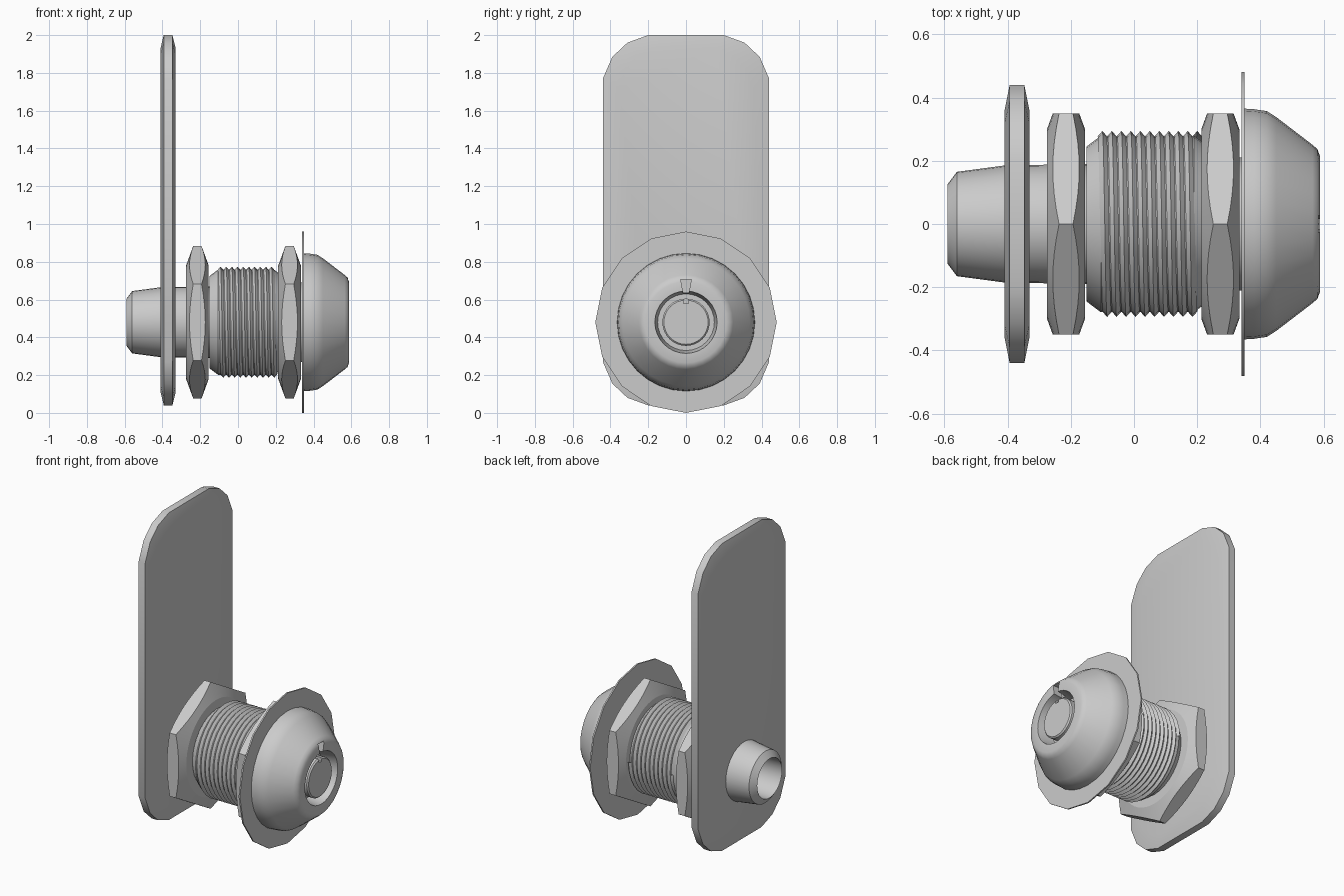
import bpy, bmesh
from math import sin, cos, pi, radians

if "Cube" in bpy.data.objects:
    bpy.data.objects.remove(bpy.data.objects["Cube"])

CZ = 0.48  # height of the lock axis, which runs along x


def skin(name, rings, angle=30, closed=True):
    """Join rings of points with quads, cap both ends, smooth by angle."""
    bm = bmesh.new()
    rows = [[bm.verts.new(p) for p in ring] for ring in rings]
    n = len(rows[0])
    for a, b in zip(rows, rows[1:]):
        for i in range(n if closed else n - 1):
            j = (i + 1) % n
            bm.faces.new((a[i], a[j], b[j], b[i]))
    if closed:
        bm.faces.new(rows[0])
        bm.faces.new(rows[-1])
    else:
        bmesh.ops.remove_doubles(bm, verts=bm.verts, dist=1e-5)
    bmesh.ops.recalc_face_normals(bm, faces=bm.faces)
    me = bpy.data.meshes.new(name)
    bm.to_mesh(me)
    bm.free()
    ob = bpy.data.objects.new(name, me)
    bpy.context.collection.objects.link(ob)
    smooth(ob, angle)
    return ob


def smooth(ob, angle):
    bpy.ops.object.select_all(action='DESELECT')
    bpy.context.view_layer.objects.active = ob
    ob.select_set(True)
    bpy.ops.object.shade_smooth_by_angle(angle=radians(angle))


def polar(x, r, t):
    return (x, r * cos(t), CZ + r * sin(t))


def lathe(name, profile, n=32, angle=30):
    ts = [2 * pi * i / n for i in range(n)]
    return skin(name, [[polar(x, r, t) for t in ts] for x, r in profile], angle)


def prism(name, outline, x0, x1):
    return skin(name, [[(x, y, z) for y, z in outline] for x in (x0, x1)])


def hex_nut(name, cx, half=0.06, flat=0.35, face_r=0.30, slope=0.365):
    """Hexagon, point up, with conical chamfers on both faces."""
    ts = [2 * pi * i / 48 for i in range(48)]
    hexr = [flat / cos((t + pi / 6) % (pi / 3) - pi / 6) for t in ts]
    rings = []
    for s in (-1, 1):
        face = [[polar(cx + s * half, r, t) for t in ts] for r in (0.18, face_r)]
        edge = [polar(cx + s * (half - slope * (R - face_r)), R, t)
                for R, t in zip(hexr, ts)]
        part = face + [edge]
        rings += part if s < 0 else part[::-1]
    return skin(name, rings, 15)


# cam plate with rounded corners and softly dished edges
q = [(0.44, 0.75), (0.39, 0.865), (0.31, 0.94), (0.20, 0.98)]
outline = q + [(-y, z) for y, z in q[::-1]]
outline += [(-y, -z) for y, z in outline]
skin("cam_plate",
     [[(x, y * sy, 1.02 + z * sz) for y, z in outline] for x, sy, sz in
      ((-0.41, 0.81, 0.93), (-0.393, 1, 1), (-0.347, 1, 1), (-0.33, 0.81, 0.93))])

# hollow rear shaft running through to the head
lathe("shaft", [(-0.42, 0.12), (-0.59, 0.125), (-0.56, 0.165), (-0.41, 0.185),
                (-0.15, 0.19), (0.20, 0.19), (0.20, 0.21), (0.345, 0.21)])

# nuts
hex_nut("rear_nut", -0.215)
hex_nut("front_nut", 0.273)

# barrel core and helical thread
lathe("barrel", [(-0.15, 0.245), (-0.105, 0.279), (0.19, 0.279), (0.215, 0.26)])
pitch, n = 0.03, 32
thread = []
for i in range(21):
    r = 0.294 if i % 2 else 0.277
    thread.append([polar(-0.115 + pitch * (i / 2 + k / n), r, 2 * pi * k / n)
                   for k in range(n + 1)])
skin("thread", thread, 20, closed=False)

# thin washer
lathe("washer", [(0.34, 0.15), (0.34, 0.48), (0.349, 0.48), (0.349, 0.15)], 16)

# domed head with ring-shaped key recess and central pin
head = lathe("head", [(0.347, 0.2), (0.347, 0.365), (0.38, 0.363), (0.42, 0.357),
                      (0.45, 0.338), (0.565, 0.25), (0.58, 0.237), (0.588, 0.215),
                      (0.588, 0.165), (0.49, 0.15), (0.49, 0.125), (0.572, 0.125),
                      (0.58, 0.117)], 32)

# key slots cut into the head and the pin
for w0, w1, z0, z1 in ((0.012, 0.028, 0.14, 0.225), (0.013, 0.013, 0.10, 0.135)):
    cutter = prism("slot_cutter", [(-w0, CZ + z0), (w0, CZ + z0),
                                   (w1, CZ + z1), (-w1, CZ + z1)], 0.53, 0.65)
    cutter.hide_render = True
    mod = head.modifiers.new("slot", 'BOOLEAN')
    mod.operation = 'DIFFERENCE'
    mod.solver = 'EXACT'
    mod.object = cutter
    bpy.context.view_layer.objects.active = head
    bpy.ops.object.modifier_apply(modifier=mod.name)
    bpy.data.objects.remove(cutter)
smooth(head, 30)
